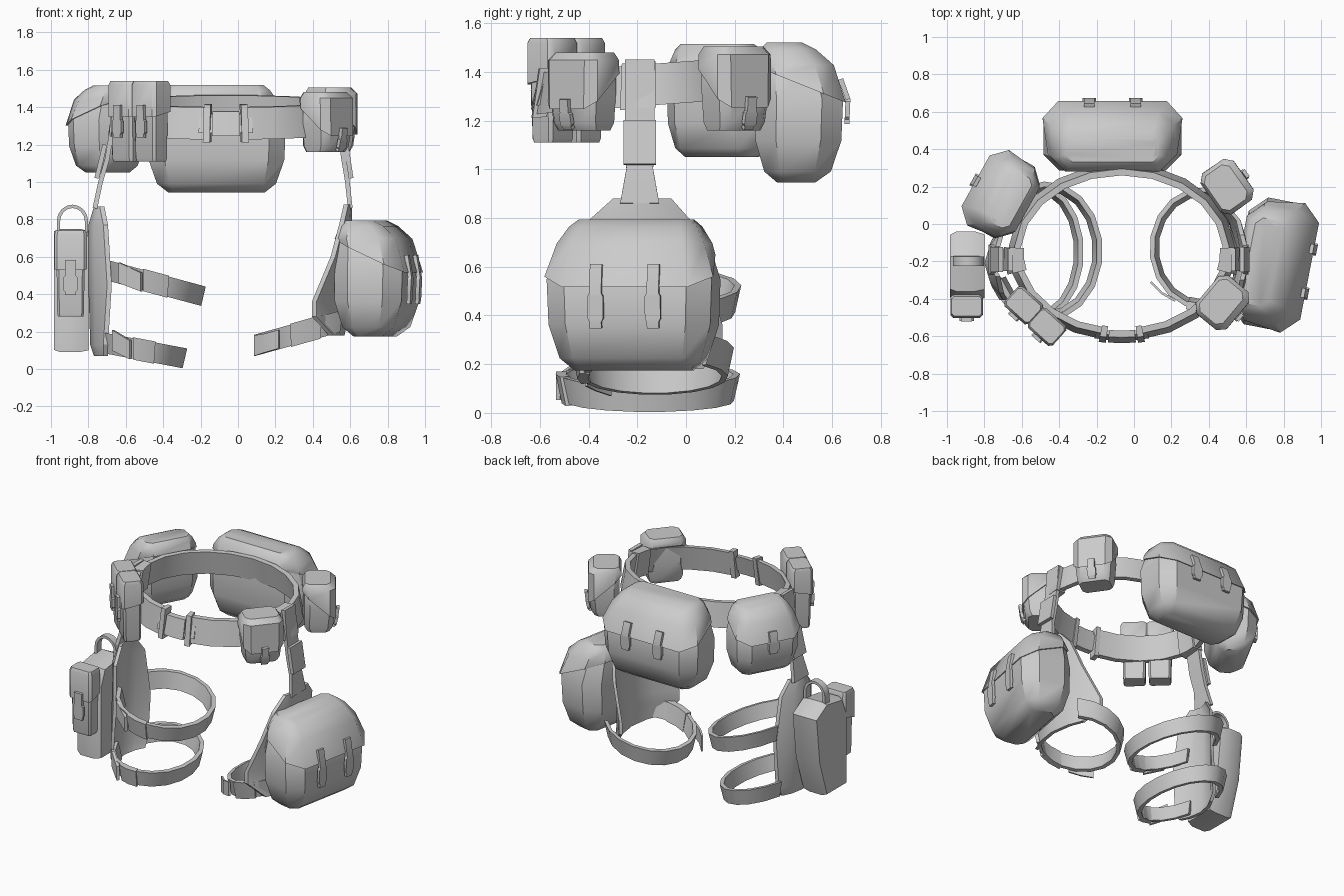
import bpy, bmesh
from math import sin, cos, radians, pi
from mathutils import Vector, Matrix

if "Cube" in bpy.data.objects:
    bpy.data.objects.remove(bpy.data.objects["Cube"])


def loft(name, rings, closed=False, matrix=None, angle=30):
    """Skin a list of equal-length closed sections."""
    bm = bmesh.new()
    rows = [[bm.verts.new(p) for p in r] for r in rings]
    n = len(rows[0])
    for i in range(len(rows) if closed else len(rows) - 1):
        a, b = rows[i], rows[(i + 1) % len(rows)]
        for k in range(n):
            bm.faces.new((a[k], a[(k + 1) % n], b[(k + 1) % n], b[k]))
    if not closed:
        bm.faces.new(rows[0])
        bm.faces.new(rows[-1])
    bmesh.ops.recalc_face_normals(bm, faces=bm.faces[:])
    me = bpy.data.meshes.new(name)
    bm.to_mesh(me)
    bm.free()
    ob = bpy.data.objects.new(name, me)
    bpy.context.collection.objects.link(ob)
    if matrix:
        ob.matrix_world = matrix
    bpy.ops.object.select_all(action='DESELECT')
    ob.select_set(True)
    bpy.context.view_layer.objects.active = ob
    bpy.ops.object.shade_smooth_by_angle(angle=radians(angle))
    return ob


def ribbon(name, pts, side, widths, t=0.015, matrix=None):
    """Flat webbing along a path, with a width at every point."""
    pts, side, rings = [Vector(p) for p in pts], Vector(side).normalized(), []
    for i, p in enumerate(pts):
        tan = pts[min(i + 1, len(pts) - 1)] - pts[max(i - 1, 0)]
        nrm = tan.cross(side).normalized() * t / 2
        s = side * widths[i] / 2
        rings.append([p - s - nrm, p + s - nrm, p + s + nrm, p - s + nrm])
    return loft(name, rings, matrix=matrix)


def hoop(name, c, rx, ry, h, t=0.03, arc=(0, 360), n=20, sx=0.0, sy=0.0, grow=0.0, flare=0.0):
    """Elliptical band (or part of one), tilted by slopes sx and sy; flare widens the top."""
    full = arc[1] - arc[0] >= 360
    rings = []
    for i in range(n if full else n + 1):
        a = radians(arc[0] + (arc[1] - arc[0]) * i / n)
        ring = []
        for r, z in ((grow, -.5), (grow, .5), (-t, .5), (-t, -.5)):
            x, y = (rx + r + flare * z) * cos(a), (ry + r + flare * z) * sin(a)
            ring.append((c[0] + x, c[1] + y, c[2] + z * h + sx * x + sy * y))
        rings.append(ring)
    return loft(name, rings, closed=full)


def shell(name, rows, side, t=0.025):
    """Curved leg panel; rows are (z, x, y, half width, curl)."""
    rings = []
    for z, x, y, hw, curl in rows:
        s = [-1, -0.6, 0, 0.6, 1]
        outer = [(x - side * curl * k * k, y + hw * k, z) for k in s]
        inner = [(p[0] - side * t, p[1], p[2]) for p in reversed(outer)]
        rings.append(outer + inner)
    return loft(name, rings)


# Pouch profiles: height, width scale, inner depth, outer depth (fractions)
BAG = [(0, .7, .25, .68), (.08, .86, .1, .86), (.3, .98, 0, .98), (.6, 1, 0, 1), (.84, .86, .02, .86), (.95, .74, .08, .66), (1, .64, .16, .5)]
BOX = [(0, .82, .1, .8), (.1, .9, 0, .92), (.5, 1, 0, 1), (.9, .97, 0, .95), (1, .8, .08, .78)]
MAG = [(0, .9, .05, .9), (.04, .95, 0, .95), (.6, 1, 0, 1), (.95, 1, 0, 1), (1, .9, .1, .9)]


def pouch(name, loc, facing, w, d, h, prof, flap, straps=(0,), strap=(.75, .38), sw=.055, corner=.24):
    m = Matrix.Translation(loc) @ Matrix.Rotation(radians(facing - 90), 4, 'Z')

    def at(zf, i):
        for p, q in zip(prof, prof[1:]):
            if zf <= q[0]:
                return p[i] + (q[i] - p[i]) * (zf - p[0]) / (q[0] - p[0])
        return prof[-1][i]

    def ring(zf, ws, y0, y1, g=0.0, slant=None):
        a, b = y0 * d - g, y1 * d + g
        c = corner * min(b - a, w * ws)
        pts = []
        for sx, y, inset in ((-1, a, c), (1, a, c), (1, a + c, 0), (1, b - c, 0), (1, b, c), (-1, b, c), (-1, b - c, 0), (-1, a + c, 0)):
            z = slant[0] + (slant[1] - slant[0]) * y / d if slant else zf
            x = w / 2 * (at(z, 1) if slant else ws) + g - inset
            pts.append((sx * x, y, z * h))
        return pts

    loft(name, [ring(*p) for p in prof], matrix=m, angle=40)
    top = [p for p in prof if p[0] > flap[0]]
    loft(name + "_flap", [ring(0, 1, at(flap[0], 2), at(flap[1], 3), .012, flap)] + [ring(*p, g=.012) for p in top], matrix=m, angle=40)
    # Closing straps with a wider buckle in the middle
    a, b = strap
    for i, x in enumerate(straps):
        zs = [a, a + (b - a) * .45, a + (b - a) * .5, a + (b - a) * .85, a + (b - a) * .9, b]
        ribbon(f"{name}_strap_{i}", [(x, at(z, 3) * d + .02, z * h) for z in zs], (1, 0, 0),
               [sw, sw, sw * 1.3, sw * 1.3, sw, sw], .02, m)


# Waist belt with buckle
belt = dict(c=(-0.065, -0.15, 1.347), rx=.59, ry=.46, sy=.075, flare=-.03)
hoop("waist_belt", h=.17, t=.035, arc=(-82, 262), n=20, **belt)
hoop("buckle_webbing", h=.10, t=.02, arc=(256, 284), n=3, **belt)
hoop("buckle_plate", h=.13, t=.025, arc=(263, 277), n=2, grow=.012, **belt)
for i, a in enumerate((258.5, 278)):
    hoop(f"belt_slider_{i}", h=.20, t=.045, arc=(a, a + 3.5), n=1, grow=.015, **belt)

# Belt pouches
pouch("back_pouch", (-.115, .285, .945), 90, .74, .36, .575, BAG, (.83, .58), (-.125, .125), (.74, .42))
pouch("hip_pouch", (-.575, .08, 1.05), 151, .44, .30, .465, BAG, (.83, .55), (0,), (.7, .38))
pouch("small_pouch_front", (.40, -.36, 1.16), -40, .25, .20, .32, BOX, (.8, .28), (0,), (.4, .02), .045, .18)
pouch("small_pouch_back", (.42, .145, 1.16), 35, .25, .20, .345, BOX, (.8, .28), (0,), (.4, .02), .045, .18)
for i, p in enumerate(((-.55, -.39), (-.425, -.505))):
    pouch(f"magazine_pouch_{i}", (*p, 1.11), -132, .155, .12, .43, MAG, (.62, .56), (0,), (.7, .3), .05, .12)

# Hanging straps from belt to legs
for name, s, xs in (("right", 1, (.53, .545, .565, .585, .60)), ("left", -1, (-.66, -.675, -.70, -.735, -.765))):
    zs = (1.45, 1.27, 1.12, 1.0, .86)
    ribbon(f"{name}_hanger", [(x, -.19, z) for x, z in zip(xs, zs)], (0, 1, 0), (.12, .12, .12, .11, .16), .025)
    hoop(f"{name}_hanger_loop", h=.19, t=.05, arc=(-14, 3) if s > 0 else (177, 194), n=2, grow=.025, **belt)
    ribbon(f"{name}_hanger_slider", [(xs[2] + s * .012, -.19, 1.20), (xs[3] + .02 * s, -.19, 1.02)],
           (0, 1, 0), (.135, .135), .025)

# Right thigh bag, panel and strap
pouch("thigh_bag", (.565, -.18, .175), -11, .69, .37, .62, BAG, (.83, .56), (-.12, .12), (.7, .28), .05)
shell("thigh_bag_panel", [(.88, .61, -.18, .12, .02), (.79, .61, -.19, .21, .04), (.6, .60, -.19, .27, .08),
                          (.36, .59, -.17, .32, .17), (.28, .59, -.17, .32, .17), (.18, .57, -.17, .24, .06)], 1)
rs = dict(c=(.37, -.13, .205), rx=.275, ry=.315, sx=.28, flare=.025)
hoop("right_thigh_strap", h=.115, arc=(45, 312), n=13, t=.025, **rs)
hoop("right_strap_slider", h=.125, arc=(252, 285), n=2, grow=.014, **rs)
ribbon("right_strap_tail", [(.22, -.41, .16), (.15, -.37, .14), (.09, -.31, .125)], (0, 0, 1), (.1, .1, .11), .012)

# Left leg panel and straps
shell("left_leg_panel", [(.87, -.77, -.2, .08, .03), (.77, -.80, -.21, .16, .08), (.45, -.80, -.21, .195, .10),
                         (.13, -.79, -.21, .195, .07), (.07, -.77, -.21, .16, .05)], -1)
for name, c, rx, sx in (("upper", (-.465, -.145, .465), .285, -.27), ("lower", (-.525, -.15, .103), .245, -.19)):
    ls = dict(c=c, rx=rx, ry=.36, sx=sx, flare=.025)
    hoop(f"left_{name}_strap", h=.11, t=.028, arc=(-155, 155), n=15, **ls)
    hoop(f"left_{name}_slider", h=.12, arc=(-98, -72), n=2, grow=.014, **ls)
    x = c[0] - rx * .7
    ribbon(f"left_{name}_tail", [(c[0] - .05, c[1] - .375, c[2]), (x + .03, c[1] - .30, c[2] + .05)],
           (0, 0, 1), (.10, .11), .02)

# Holster: side outline lofted through its thickness
side = [(-.41, .09), (-.17, .09), (-.08, .35), (-.04, .68), (-.17, .75), (-.36, .72), (-.41, .6)]
cy, cz = -.23, .42


def holster_ring(x, k):
    return [(x, cy + (y - cy) * k, cz + (z - cz) * (1 - (1 - k) * .4)) for y, z in side]


loft("holster", [holster_ring(-.80, .92), holster_ring(-.85, 1), holster_ring(-.95, 1), holster_ring(-.985, .9)])
arch = [(-.885 + .075 * cos(pi * i / 8), -.2, .79 + .08 * sin(pi * i / 8)) for i in range(9)]
ribbon("holster_retention_loop", [(-.81, -.2, .62)] + arch + [(-.96, -.2, .62)], (0, 1, 0), [.05] * 11, .018)
pouch("holster_pouch", (-.895, -.39, .28), -90, .15, .10, .46, MAG, (.62, .55), (0,), (.66, .25), .06, .12)
